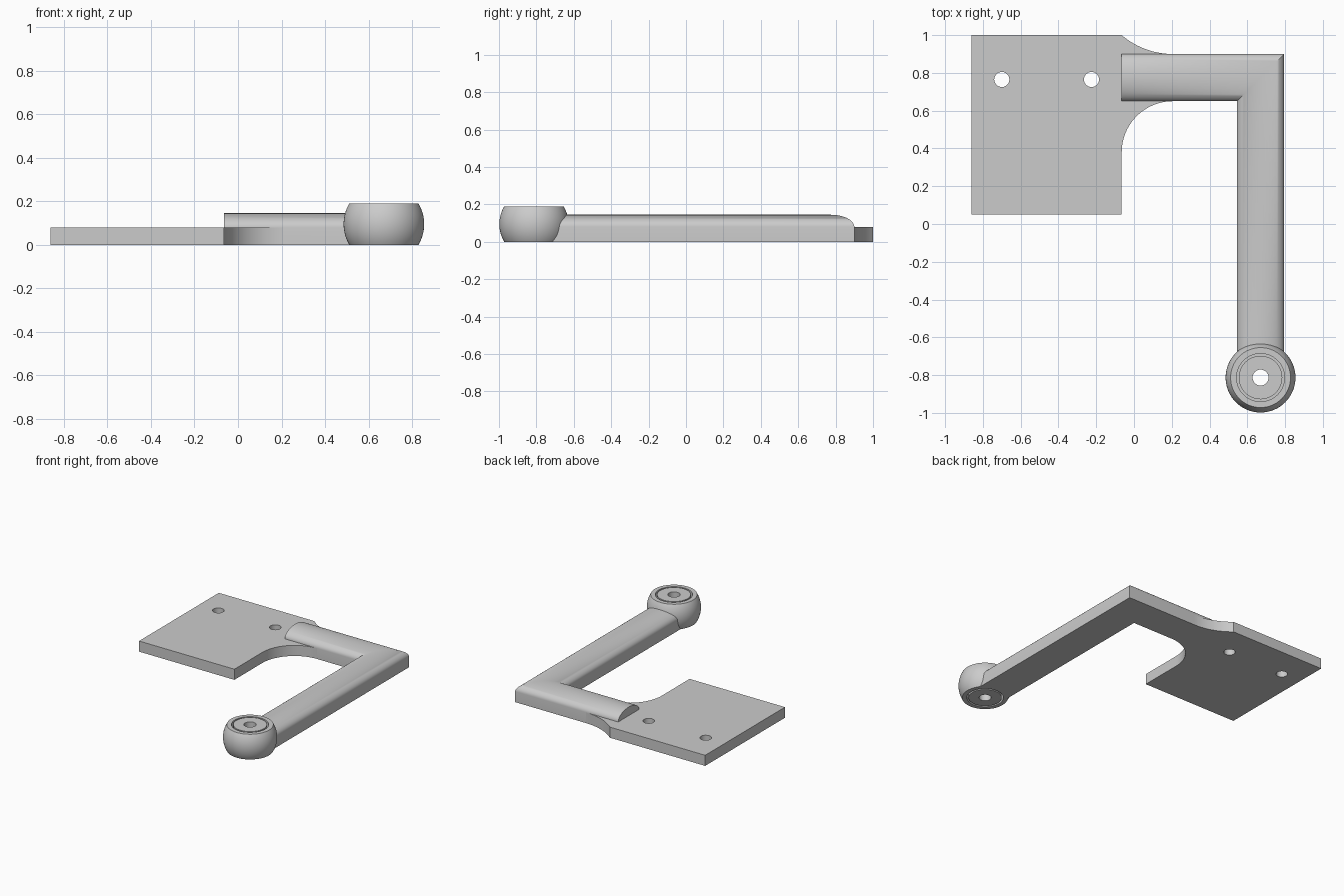
import bpy
import bmesh
from math import sin, cos, pi, sqrt, asin

cube = bpy.data.objects.get("Cube")
if cube:
    bpy.data.objects.remove(cube, do_unlink=True)

GREY = (0.6, 0.6, 0.6, 1)
grey = bpy.data.materials.new("light_grey")
grey.use_nodes = True
grey.diffuse_color = GREY
grey.node_tree.nodes["Principled BSDF"].inputs["Base Color"].default_value = GREY

# Shared dimensions
ARM_Y, ARM_X, HALF = 0.775, 0.67, 0.125     # arm centre lines and half width
PLATE_LEFT, EDGE = -0.86, -0.065            # plate ends in x
THICK, ARM_TOP = 0.08, 0.145
BALL_Y, BALL_R, BALL_H = -0.813, 0.185, 0.19


def finish(obj, angle=0.6):
    """Give an object its material and smooth shading with sharp edges."""
    bpy.ops.object.select_all(action="DESELECT")
    obj.select_set(True)
    bpy.context.view_layer.objects.active = obj
    if obj.type == "CURVE":
        bpy.ops.object.convert(target="MESH")
        obj = bpy.context.object
        bm = bmesh.new()
        bm.from_mesh(obj.data)
        bmesh.ops.remove_doubles(bm, verts=bm.verts, dist=1e-5)
        bm.to_mesh(obj.data)
        bm.free()
    obj.data.materials.clear()
    obj.data.materials.append(grey)
    bpy.ops.object.shade_smooth_by_angle(angle=angle)


def add_mesh(name, bm):
    bmesh.ops.recalc_face_normals(bm, faces=bm.faces)
    mesh = bpy.data.meshes.new(name)
    bm.to_mesh(mesh)
    bm.free()
    obj = bpy.data.objects.new(name, mesh)
    bpy.context.collection.objects.link(obj)
    finish(obj)


def arc(cx, cy, r, start, end, steps=20):
    return [(cx + r * cos(start + (end - start) * i / steps),
             cy + r * sin(start + (end - start) * i / steps))
            for i in range(steps + 1)]


# Mounting plate: outline with two concave fillets and two screw holes
tangent_x = 0.205
low_r = tangent_x - EDGE
low, high = ARM_Y - HALF, ARM_Y + HALF
rise = 1 - high
high_r = (low_r ** 2 + rise ** 2) / (2 * rise)
sweep = asin(low_r / high_r)
outline = [(PLATE_LEFT, 0.05), (EDGE, 0.05)]
outline += arc(tangent_x, low - low_r, low_r, pi, pi / 2)
outline += arc(tangent_x, high + high_r, high_r, -pi / 2, -pi / 2 - sweep)
outline += [(PLATE_LEFT, 1)]
holes = [arc(x, 0.765, 0.04, 0, 2 * pi * 31 / 32, 31) for x in (-0.70, -0.225)]

curve = bpy.data.curves.new("mounting_plate", "CURVE")
curve.dimensions = "2D"
curve.fill_mode = "BOTH"
curve.extrude = THICK / 2
for points in [outline] + holes:
    spline = curve.splines.new("POLY")
    spline.points.add(len(points) - 1)
    for p, (x, y) in zip(spline.points, points):
        p.co = (x, y, THICK / 2, 1)
    spline.use_cyclic_u = True
plate = bpy.data.objects.new("mounting_plate", curve)
plate.location.z = 0
bpy.context.collection.objects.link(plate)
finish(plate)

# Bent arm: domed section swept round a mitred corner, ending inside the ball
STEPS = 24
section = [(HALF * cos(pi * i / STEPS),
            THICK + (ARM_TOP - THICK) * sin(pi * i / STEPS)) for i in range(STEPS + 1)]
section += [(-HALF * cos(pi * i / STEPS), 0) for i in range(STEPS + 1)]
bm = bmesh.new()
rings = [
    [bm.verts.new((EDGE, ARM_Y + s, z)) for s, z in section],
    [bm.verts.new((ARM_X + s, ARM_Y + s, z)) for s, z in section],
    [bm.verts.new((ARM_X + s, BALL_Y + sqrt(0.142 ** 2 - s * s), z)) for s, z in section],
]
n = len(section)
for a, b in zip(rings, rings[1:]):
    for i in range(n):
        j = (i + 1) % n
        bm.faces.new((a[i], a[j], b[j], b[i]))
bm.faces.new(rings[0])
# The hollowed end is closed by strips between top and bottom
end = rings[2]
for i in range(STEPS):
    bm.faces.new((end[i], end[i + 1], end[n - 2 - i], end[n - 1 - i]))
add_mesh("bent_arm", bm)

# Ball joint: truncated sphere with a bore and a ring groove on both faces
mid = BALL_H / 2
flat = asin(mid / BALL_R)
BORE, GROOVE_IN, GROOVE_OUT, DEPTH = 0.042, 0.115, 0.127, 0.06
lower = [(BORE, 0), (GROOVE_IN, 0), (GROOVE_IN, DEPTH), (GROOVE_OUT, DEPTH), (GROOVE_OUT, 0)]
upper = [(r, BALL_H - z) for r, z in reversed(lower)]
profile = lower + arc(0, mid, BALL_R, -flat, flat, 16) + upper
bm = bmesh.new()
SIDES = 64
rings = [[bm.verts.new((ARM_X + r * cos(2 * pi * k / SIDES),
                        BALL_Y + r * sin(2 * pi * k / SIDES), z)) for r, z in profile]
         for k in range(SIDES)]
m = len(profile)
for k in range(SIDES):
    a, b = rings[k], rings[(k + 1) % SIDES]
    for i in range(m):
        j = (i + 1) % m
        bm.faces.new((a[i], a[j], b[j], b[i]))
add_mesh("ball_joint", bm)
